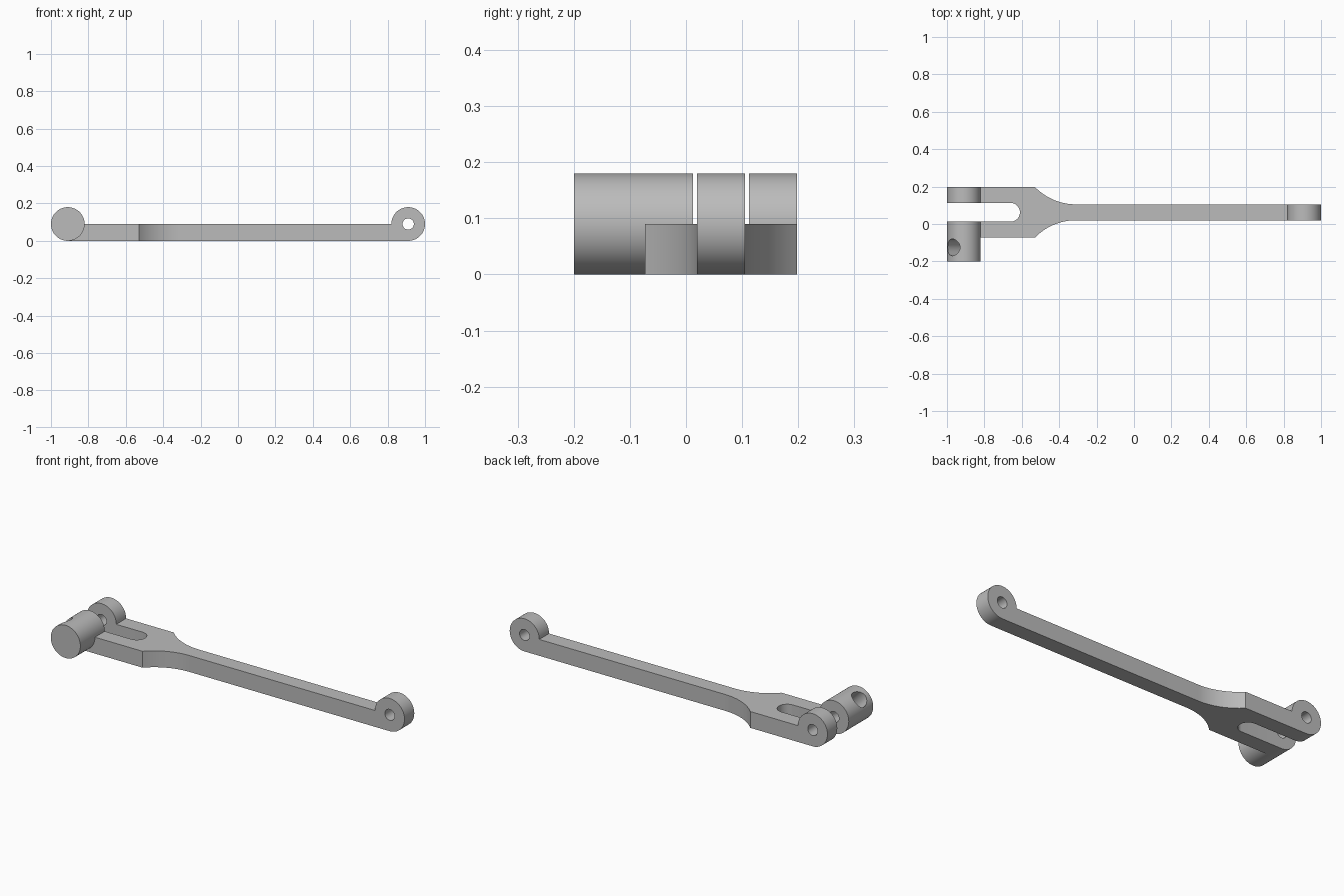
import bpy
import bmesh
from math import sin, cos, pi, asin, radians
from mathutils import Vector, Matrix

cube = bpy.data.objects.get("Cube")
if cube:
    bpy.data.objects.remove(cube, do_unlink=True)

grey = bpy.data.materials.new("plain grey")
grey.use_nodes = True
colour = (0.5, 0.5, 0.5, 1)
grey.diffuse_color = colour
grey.node_tree.nodes["Principled BSDF"].inputs["Base Color"].default_value = colour

R = 0.09            # eye radius, also the bar thickness
EYE_X = 0.91        # distance of both pin axes from the middle
PIN = 0.03          # pin hole radius
MID = 0.0625        # y of the lever's centre line
BAR = 0.0425        # half width of the bar
SLOT = 0.05         # half width of the fork slot
FORK = 0.1355       # half width of the fork
FRONT = -0.2        # outer end of the front barrel


def arc(cx, cy, r, start, end, n):
    return [(cx + r * cos(start + (end - start) * i / n),
             cy + r * sin(start + (end - start) * i / n)) for i in range(n + 1)]


def extrude(name, points, depth):
    """Prism from a closed list of 3D points pushed along depth."""
    bm = bmesh.new()
    face = bm.faces.new([bm.verts.new(p) for p in points])
    new = bmesh.ops.extrude_face_region(bm, geom=[face], use_keep_orig=True)
    verts = [g for g in new["geom"] if isinstance(g, bmesh.types.BMVert)]
    bmesh.ops.translate(bm, verts=verts, vec=depth)
    bmesh.ops.recalc_face_normals(bm, faces=bm.faces)
    mesh = bpy.data.meshes.new(name)
    bm.to_mesh(mesh)
    bm.free()
    mesh.materials.append(grey)
    ob = bpy.data.objects.new(name, mesh)
    bpy.context.collection.objects.link(ob)
    return ob


def drill(ob, start, end, radius):
    """Cut a round hole running from start to end."""
    start, end = Vector(start), Vector(end)
    axis = end - start
    bm = bmesh.new()
    turn = axis.to_track_quat("Z", "Y").to_matrix().to_4x4()
    bmesh.ops.create_cone(bm, cap_ends=True, segments=48, radius1=radius,
                          radius2=radius, depth=axis.length,
                          matrix=Matrix.Translation((start + end) / 2) @ turn)
    mesh = bpy.data.meshes.new("drill")
    bm.to_mesh(mesh)
    bm.free()
    mesh.materials.append(grey)
    cutter = bpy.data.objects.new("drill", mesh)
    cutter.hide_render = True
    bpy.context.collection.objects.link(cutter)
    mod = ob.modifiers.new("hole", "BOOLEAN")
    mod.operation, mod.solver, mod.object = "DIFFERENCE", "EXACT", cutter
    bpy.context.view_layer.objects.active = ob
    bpy.ops.object.modifier_apply(modifier=mod.name)
    bpy.data.objects.remove(cutter, do_unlink=True)


def eye(name, side, y0, y1):
    """Round eye whose lower inner corner is squared to meet the bar."""
    outline = arc(0, R, R, -pi / 2, pi, 54) + [(-R, 0)]
    ob = extrude(name, [(side * (EYE_X + x), y0, z) for x, z in outline], (0, y1 - y0, 0))
    drill(ob, (side * EYE_X, y0 - 0.05, R), (side * EYE_X, y1 + 0.05, R), PIN)
    return ob


# Flat lever: bar, curved shoulders and slotted fork, mirrored about its centre line
inner = EYE_X - R
shoulder_x, bar_x = -0.53, -0.31
dx, dy = bar_x - shoulder_x, FORK - BAR
bend = (dx * dx + dy * dy) / (2 * dy)
sweep = asin(dx / bend)
half = arc(-0.66, 0, SLOT, 0, pi / 2, 14)
half += [(-inner, SLOT), (-inner, FORK)]
half += arc(bar_x, BAR + bend, bend, -pi / 2 - sweep, -pi / 2, 16)
half += [(inner, BAR)]
outline = half + [(x, -y) for x, y in reversed(half[1:])]
lever = extrude("lever_bar", [(x, MID + y, 0) for x, y in outline], (0, 0, R))

# Eyes at both ends
parts = [lever,
         eye("end_eye", 1, MID - BAR, MID + BAR),
         eye("fork_eye_back", -1, MID + SLOT, MID + FORK),
         eye("fork_eye_front", -1, MID - FORK, MID - SLOT)]

# Solid barrel in front of the fork, with a slanted blind socket
barrel = extrude("front_barrel",
                 [(-EYE_X + x, FRONT, z) for x, z in arc(0, R, R, 0, 2 * pi, 72)[:-1]],
                 (0, MID - FORK - FRONT, 0))
slant = Vector((-cos(radians(47)), 0, sin(radians(47))))
centre = Vector((-EYE_X, -0.125, R))
drill(barrel, centre + slant * 0.15, centre - slant * 0.03, 0.045)
parts.append(barrel)

# Smooth round walls, keep edges crisp
bpy.ops.object.select_all(action="DESELECT")
for ob in parts:
    ob.select_set(True)
bpy.context.view_layer.objects.active = lever
bpy.ops.object.shade_smooth_by_angle(angle=radians(30))
